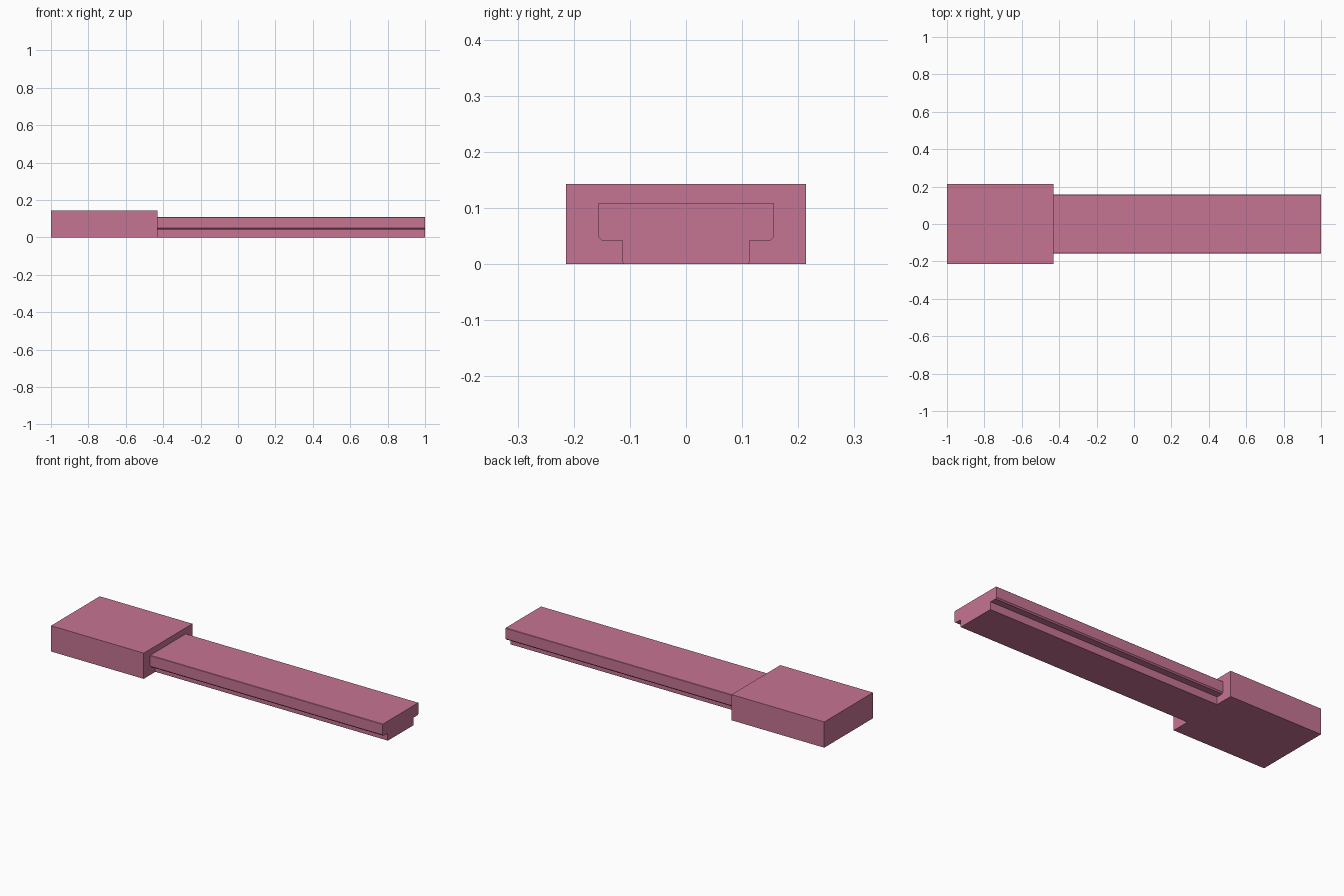
import bpy
import bmesh

if "Cube" in bpy.data.objects:
    bpy.data.objects.remove(bpy.data.objects["Cube"])

pink = bpy.data.materials.new("dusty pink")
pink.diffuse_color = (0.56, 0.175, 0.29, 1)
pink.use_nodes = True
pink.node_tree.nodes["Principled BSDF"].inputs["Base Color"].default_value = pink.diffuse_color

X_LEFT, X_STEP, X_RIGHT = -1.0, -0.43, 1.0


def mirrored(half):
    """Full closed y-z outline from its +y half, listed bottom to top."""
    return half + [(-y, z) for y, z in reversed(half)]


def build(name, outline, x0, x1, caps):
    """Sweep an outline along x; caps lists the (x, outline) end faces."""
    bm = bmesh.new()
    a = [bm.verts.new((x0, y, z)) for y, z in outline]
    b = [bm.verts.new((x1, y, z)) for y, z in outline]
    n = len(outline)
    for i in range(n):
        j = (i + 1) % n
        bm.faces.new((a[i], a[j], b[j], b[i]))
    for x, pts in caps:
        bm.faces.new([bm.verts.new((x, y, z)) for y, z in pts])
    bmesh.ops.remove_doubles(bm, verts=bm.verts, dist=1e-5)
    bmesh.ops.recalc_face_normals(bm, faces=bm.faces)
    mesh = bpy.data.meshes.new(name)
    bm.to_mesh(mesh)
    bm.free()
    mesh.materials.append(pink)
    obj = bpy.data.objects.new(name, mesh)
    bpy.context.collection.objects.link(obj)
    return obj


# Half outlines: T-shaped rail with small chamfers, and plain block
rail_half = [(0.111, 0), (0.113, 0.003), (0.113, 0.042), (0.15, 0.042),
             (0.157, 0.049), (0.157, 0.107), (0.155, 0.109)]
rail = mirrored(rail_half)
block = mirrored([(0.214, 0), (0.214, 0.143)])

# Shoulder: block end face with the rail's shape left open
shoulder = block + rail[::-1]

build("end_block", block, X_LEFT, X_STEP, [(X_LEFT, block), (X_STEP, shoulder)])
build("sliding_rail", rail, X_STEP, X_RIGHT, [(X_RIGHT, rail)])
